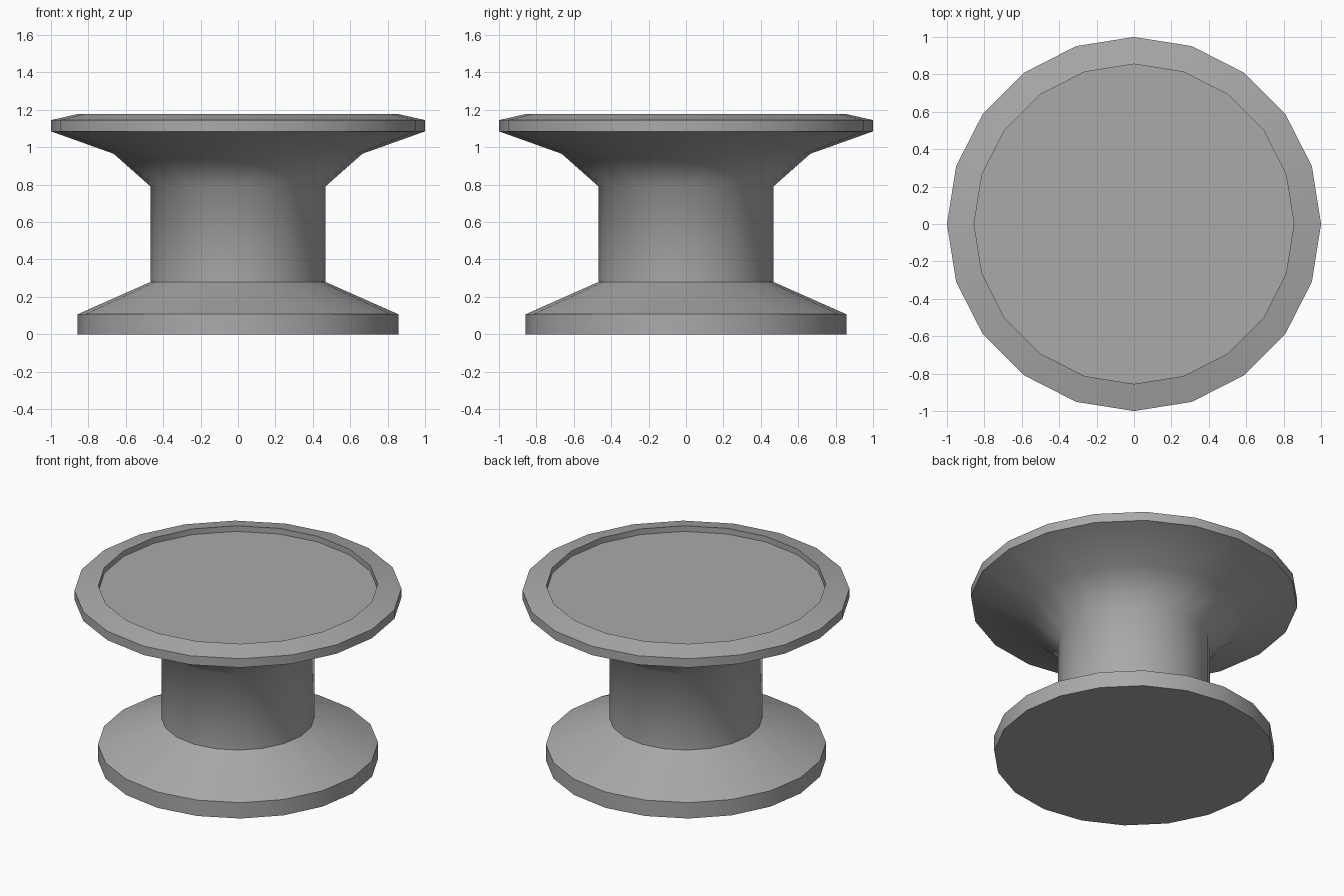
import bpy
import bmesh
import math

cube = bpy.data.objects.get("Cube")
if cube:
    bpy.data.objects.remove(cube, do_unlink=True)

SIDES = 20

grey = bpy.data.materials.new("plain_grey")
grey.use_nodes = True
colour = (0.4, 0.4, 0.4, 1)
grey.diffuse_color = colour
grey.node_tree.nodes["Principled BSDF"].inputs["Base Color"].default_value = colour


def lathe(name, profile):
    """Revolve (radius, height) points around z; radius 0 closes an end."""
    bm = bmesh.new()
    verts = [bm.verts.new((r, 0, z)) for r, z in profile]
    edges = [bm.edges.new(pair) for pair in zip(verts, verts[1:])]
    bmesh.ops.spin(bm, geom=verts + edges, cent=(0, 0, 0), axis=(0, 0, 1),
                   angle=math.tau, steps=SIDES, use_merge=False)
    bmesh.ops.remove_doubles(bm, verts=bm.verts, dist=0.0005)
    bmesh.ops.recalc_face_normals(bm, faces=bm.faces)
    mesh = bpy.data.meshes.new(name)
    bm.to_mesh(mesh)
    bm.free()
    mesh.materials.append(grey)
    obj = bpy.data.objects.new(name, mesh)
    bpy.context.collection.objects.link(obj)
    bpy.ops.object.select_all(action="DESELECT")
    obj.select_set(True)
    bpy.context.view_layer.objects.active = obj
    bpy.ops.object.shade_smooth_by_angle(angle=math.radians(55))
    return obj


# One continuous turned body: base, stem, flared head, bevelled rim, recessed top
lathe("turned_pedestal", [
    (0, 0), (0.857, 0), (0.857, 0.107),
    (0.467, 0.28), (0.467, 0.79),
    (0.665, 0.965), (1, 1.085), (1, 1.145),
    (0.855, 1.178), (0.855, 1.14), (0, 1.14),
])
